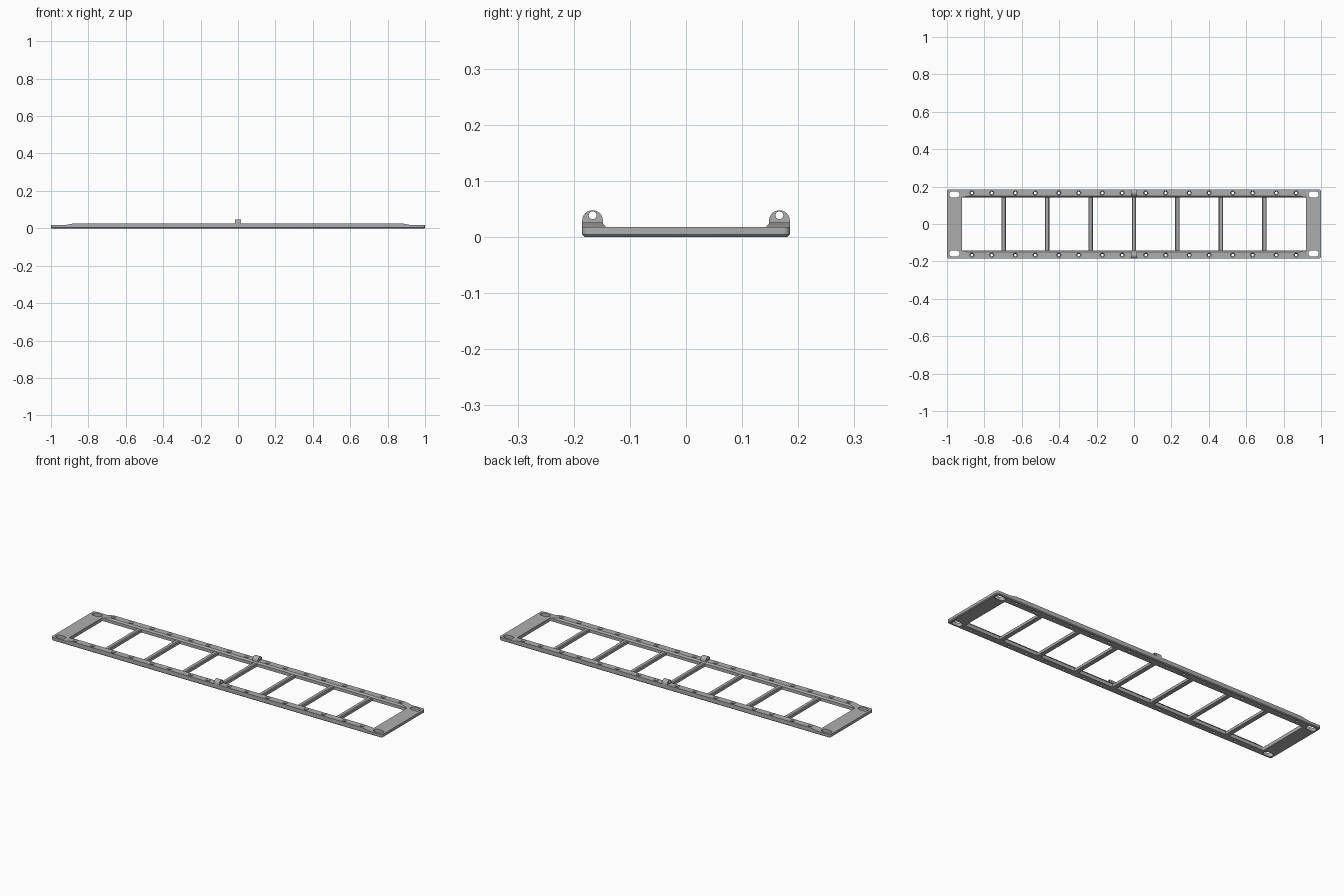
import bpy, bmesh, math
from mathutils import Vector

if "Cube" in bpy.data.objects:
    bpy.data.objects.remove(bpy.data.objects["Cube"], do_unlink=True)

GREY = (0.42, 0.42, 0.42, 1)
metal = bpy.data.materials.new("grey_metal")
metal.use_nodes = True
metal.diffuse_color = GREY
metal.node_tree.nodes["Principled BSDF"].inputs["Base Color"].default_value = GREY

HALF_W = 0.185     # half depth of the frame
PLATE = 0.018      # plate thickness
TOP = 0.026        # top of the raised rails


def add_object(name, bm):
    bmesh.ops.recalc_face_normals(bm, faces=bm.faces)
    mesh = bpy.data.meshes.new(name)
    bm.to_mesh(mesh)
    bm.free()
    mesh.materials.append(metal)
    ob = bpy.data.objects.new(name, mesh)
    bpy.context.collection.objects.link(ob)
    return ob


def rounded(w, h, r, steps=6):
    """Outline of a rounded rectangle centred on the origin."""
    pts = []
    for k, (sx, sy) in enumerate([(1, 1), (-1, 1), (-1, -1), (1, -1)]):
        for i in range(steps + 1):
            a = math.pi / 2 * (k + i / steps)
            pts.append((sx * (w / 2 - r) + r * math.cos(a),
                        sy * (h / 2 - r) + r * math.sin(a)))
    return pts


def loft(bm, rings):
    """Closed solid through a list of matching 3D rings."""
    rows = [[bm.verts.new(p) for p in ring] for ring in rings]
    n = len(rows[0])
    for a, b in zip(rows, rows[1:]):
        for i in range(n):
            bm.faces.new((a[i], a[(i + 1) % n], b[(i + 1) % n], b[i]))
    bm.faces.new(rows[0][::-1])
    bm.faces.new(rows[-1])


def at(pts, x, y, z):
    return [(px + x, py + y, z) for px, py in pts]


def cut(ob, cutter):
    mod = ob.modifiers.new("cut", 'BOOLEAN')
    mod.operation = 'DIFFERENCE'
    mod.solver = 'EXACT'
    mod.object = cutter


def smooth(ob):
    bpy.ops.object.select_all(action='DESELECT')
    ob.select_set(True)
    bpy.context.view_layer.objects.active = ob
    bpy.ops.object.shade_smooth_by_angle(angle=math.radians(30))


# Cutter: central window, corner slots and rail screw holes
bm = bmesh.new()
loft(bm, [at(rounded(1.84, 0.29, 0.006), 0, 0, z) for z in (-0.02, 0.1)])
window = add_object("window_cutter", bm)

bm = bmesh.new()
for sx in (-1, 1):
    for sy in (-1, 1):
        slot = rounded(0.055, 0.032, 0.0155)
        loft(bm, [at(slot, sx * 0.96, sy * 0.158, z) for z in (-0.02, 0.1)])
slots = add_object("slot_cutter", bm)

bm = bmesh.new()
for cell in range(8):
    for offset in (-0.053, 0.053):
        x = (cell - 3.5) * 0.2325 + offset
        for y in (-0.166, 0.166):
            rings = [(0.007, -0.02), (0.007, TOP - 0.005), (0.012, TOP), (0.012, 0.1)]
            loft(bm, [at(rounded(2 * r, 2 * r, r * 0.999, 4), x, y, z) for r, z in rings])
holes = add_object("screw_hole_cutter", bm)

for helper in (window, slots, holes):
    helper.hide_render = True
    helper.hide_viewport = True

# Base plate with chamfered lower edge
bm = bmesh.new()
loft(bm, [at(rounded(1.992, 2 * HALF_W - 0.008, 0.008), 0, 0, 0),
          at(rounded(2, 2 * HALF_W, 0.012), 0, 0, 0.004),
          at(rounded(2, 2 * HALF_W, 0.012), 0, 0, PLATE)])
base = add_object("base_plate", bm)
for helper in (window, slots, holes):
    cut(base, helper)
smooth(base)

# Raised rails with ramped ends and a sloped inner edge, and their lugs
for side, label in ((-1, "front"), (1, "back")):
    bm = bmesh.new()
    rings = []
    for x, inner, z in ((0.92, 0.143, PLATE), (0.88, 0.150, TOP)):
        rings.append([(-x, side * inner, z), (x, side * inner, z),
                      (x, side * HALF_W, z), (-x, side * HALF_W, z)])
    loft(bm, rings)
    rail = add_object(label + "_rail", bm)
    cut(rail, holes)
    smooth(rail)

    # Lug with a rounded top and a cross hole
    bm = bmesh.new()
    y, r = side * 0.1665, 0.0185
    arch = [(y - r, TOP - 0.004)]
    for i in range(13):
        a = math.pi * (1 - i / 12)
        arch.append((y + r * math.cos(a), 0.0295 + r * math.sin(a) * 0.97))
    arch.append((y + r, TOP - 0.004))
    loft(bm, [[(x, py, pz) for py, pz in arch] for x in (-0.016, 0.016)])
    lug = add_object(label + "_lug", bm)

    bm = bmesh.new()
    ring = rounded(0.014, 0.014, 0.00699, 4)
    loft(bm, [[(x, y + py, 0.0385 + pz) for py, pz in ring] for x in (-0.05, 0.05)])
    pin = add_object(label + "_lug_cutter", bm)
    pin.hide_render = True
    pin.hide_viewport = True
    cut(lug, pin)
    smooth(lug)

# Cross bars with chamfered upper edges
for i in range(-3, 4):
    bm = bmesh.new()
    x = i * 0.2325
    section = [(-0.012, 0), (0.012, 0), (0.012, 0.014), (0.008, PLATE),
               (-0.008, PLATE), (-0.012, 0.014)]
    loft(bm, [[(x + px, y, pz) for px, pz in section] for y in (-0.146, 0.146)])
    add_object("cross_bar", bm)
